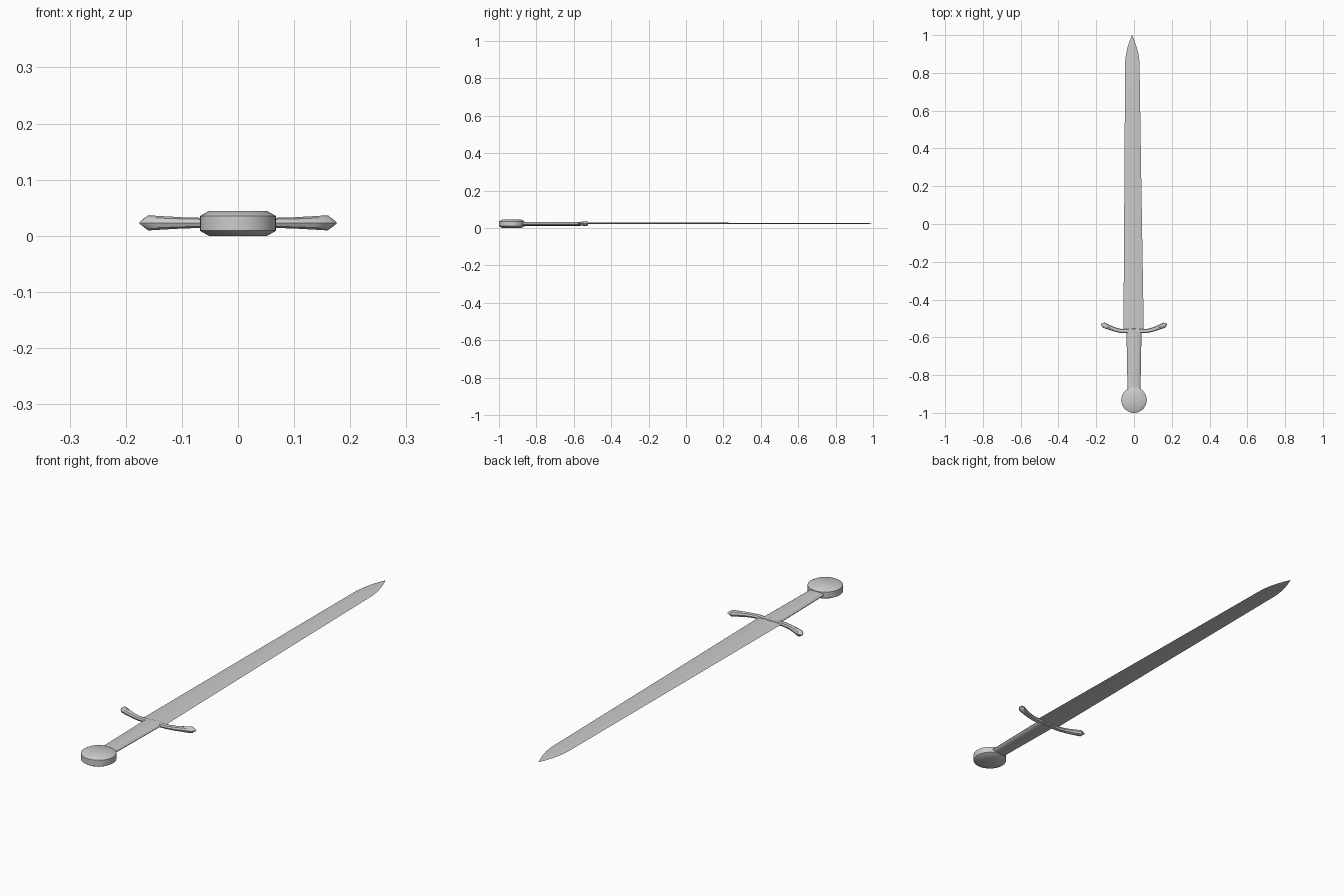
import bpy, bmesh, math
from mathutils import Vector

if "Cube" in bpy.data.objects:
    bpy.data.objects.remove(bpy.data.objects["Cube"])

ZC = 0.022  # mid-height of the sword lying flat


def loft(name, rings, angle):
    """Skin a list of equal-length point rings and cap both ends."""
    bm = bmesh.new()
    rows = [[bm.verts.new(p) for p in ring] for ring in rings]
    n = len(rows[0])
    for a, b in zip(rows, rows[1:]):
        for i in range(n):
            bm.faces.new((a[i], a[(i + 1) % n], b[(i + 1) % n], b[i]))
    bm.faces.new(rows[0])
    bm.faces.new(rows[-1])
    bmesh.ops.remove_doubles(bm, verts=bm.verts, dist=1e-5)
    bmesh.ops.recalc_face_normals(bm, faces=bm.faces)
    mesh = bpy.data.meshes.new(name)
    bm.to_mesh(mesh)
    bm.free()
    ob = bpy.data.objects.new(name, mesh)
    bpy.context.collection.objects.link(ob)
    bpy.ops.object.select_all(action='DESELECT')
    ob.select_set(True)
    bpy.context.view_layer.objects.active = ob
    bpy.ops.object.shade_smooth_by_angle(angle=math.radians(angle))
    return ob


def ellipse(n, u, v, centre, a, b):
    """Ring of n points around centre, radii a along u and b along v."""
    return [centre + u * a * math.cos(2 * math.pi * i / n)
            + v * b * math.sin(2 * math.pi * i / n) for i in range(n)]


X, Y, Z = Vector((1, 0, 0)), Vector((0, 1, 0)), Vector((0, 0, 1))

# Blade: flattened section with a shallow fuller, (y, centre x, half width, half thickness)
section = [(-1, 0), (-0.5, 0.85), (-0.3, 1), (0, 0.75), (0.3, 1), (0.5, 0.85),
           (1, 0), (0.5, -0.85), (0.3, -1), (0, -0.75), (-0.3, -1), (-0.5, -0.85)]
stations = [(-0.575, -0.002, 0.054, 0.004), (0.2, -0.006, 0.045, 0.0037),
            (0.86, -0.009, 0.038, 0.0033), (0.90, -0.009, 0.033, 0.003),
            (0.94, -0.01, 0.023, 0.0027), (0.975, -0.01, 0.011, 0.002),
            (1.0, -0.01, 0.0005, 0.0005)]
loft("blade", [[Vector((cx + w * u, y, ZC + 0.002 + t * v)) for u, v in section]
               for y, cx, w, t in stations], 30)

# Grip: oval, narrowing towards the pommel
loft("grip", [ellipse(16, X, Z, Vector((0, y, ZC)), w, t) for y, w, t in
              [(-0.9, 0.034, 0.011), (-0.72, 0.037, 0.011), (-0.565, 0.04, 0.011)]], 40)

# Crossguard: half path mirrored, (x, y, radius in plan, radius in height)
half = [(0.0, -0.563, 0.012, 0.010), (0.03, -0.566, 0.012, 0.009),
        (0.065, -0.567, 0.011, 0.009), (0.10, -0.559, 0.011, 0.010),
        (0.135, -0.546, 0.0125, 0.012), (0.16, -0.535, 0.0145, 0.0135),
        (0.175, -0.530, 0.003, 0.002)]
path = [(-x, y, a, b) for x, y, a, b in reversed(half[1:])] + half
rings = []
for i, (x, y, a, b) in enumerate(path):
    p, q = path[max(i - 1, 0)], path[min(i + 1, len(path) - 1)]
    tangent = Vector((q[0] - p[0], q[1] - p[1], 0)).normalized()
    rings.append(ellipse(8, Z.cross(tangent), Z, Vector((x, y, ZC + 0.001)), a, b))
loft("crossguard", rings, 40)

# Pommel: thick disc with bevelled rims, (radius, z)
loft("pommel", [ellipse(32, X, Y, Vector((0, -0.932, z)), r, r) for r, z in
                [(0.052, 0.0), (0.068, 0.009), (0.068, 0.035), (0.052, 0.044)]], 50)
